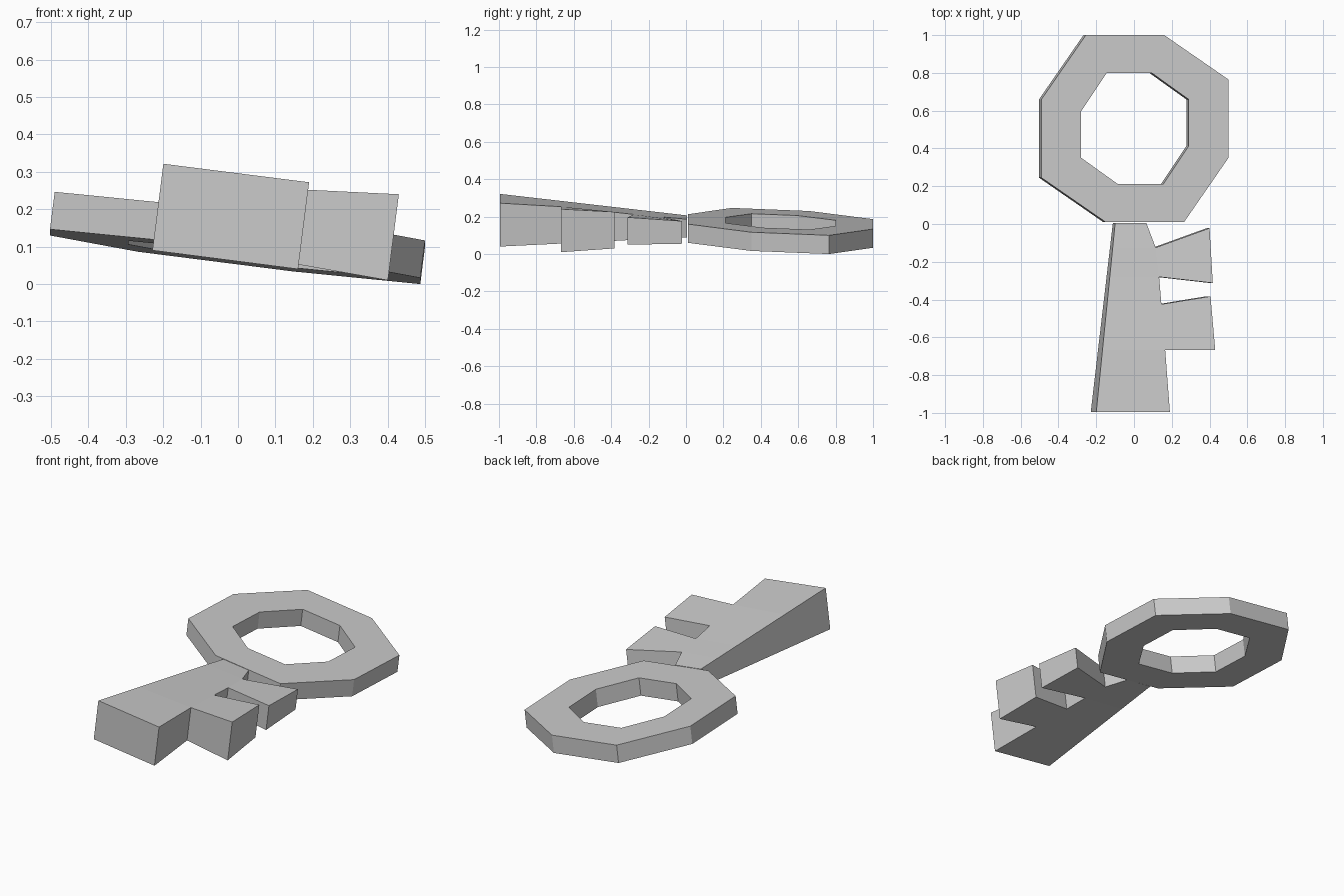
import bpy
import bmesh
from mathutils import Vector

cube = bpy.data.objects.get("Cube")
if cube:
    bpy.data.objects.remove(cube)

grey = bpy.data.materials.new("plain grey")
grey.use_nodes = True
colour = (0.6, 0.6, 0.6, 1)
grey.diffuse_color = colour
grey.node_tree.nodes["Principled BSDF"].inputs["Base Color"].default_value = colour

LEAN = 0.127  # the whole key rolls down towards +x


def column(bm, x, y, top, bottom):
    """One corner: a top and a bottom vertex, set along the leaning thickness."""
    return (bm.verts.new((x, y, top)),
            bm.verts.new((x - LEAN * (top - bottom), y, bottom)))


def caps(bm, cols):
    bm.faces.new([c[0] for c in cols])
    bm.faces.new([c[1] for c in reversed(cols)])


def wall(bm, a, b):
    bm.faces.new((a[0], a[1], b[1], b[0]))


def finish(bm, name):
    bmesh.ops.recalc_face_normals(bm, faces=bm.faces)
    mesh = bpy.data.meshes.new(name)
    bm.to_mesh(mesh)
    bm.free()
    mesh.materials.append(grey)
    obj = bpy.data.objects.new(name, mesh)
    bpy.context.collection.objects.link(obj)
    return obj


# Bow: eight-sided ring, two corners turned through four quarters
bm = bmesh.new()
corners = []
a, b = Vector((-0.26, 0.495)), Vector((0.155, 0.495))
for quarter in range(4):
    corners += [a, b]
    a, b = Vector((a.y, -a.x)), Vector((b.y, -b.x))


def loop(sx, sy):
    cols = []
    for p in corners:
        x, y = 0.005 + p.x * sx, 0.505 + p.y * sy
        top = 0.194 - LEAN * x - 0.04 * y
        cols.append(column(bm, x, y, top, top - 0.1))
    return cols


outer, inner = loop(1, 1), loop(0.575, 0.595)
for i in range(8):
    j = (i + 1) % 8
    wall(bm, outer[i], outer[j])
    wall(bm, inner[i], inner[j])
    caps(bm, (outer[i], outer[j], inner[j], inner[i]))
finish(bm, "key_bow")

# Shaft and teeth: right-hand corners (x, y, top, bottom), bottom end first
bm = bmesh.new()
right_edge = [(0.19, -0.995, 0.272, 0.04), (0.165, -0.667, 0.253, 0.056),
              (0.145, -0.425, 0.228, 0.068), (0.133, -0.28, 0.212, 0.076),
              (0.115, -0.125, 0.198, 0.084), (0.065, 0.006, 0.186, 0.088)]
tooth_tips = {1: ((0.43, -0.667, 0.24, 0.01), (0.405, -0.383, 0.225, 0.03)),
              3: ((0.417, -0.312, 0.196, 0.05), (0.4, -0.022, 0.176, 0.055))}
right, left = [], []
for x, y, top, bottom in right_edge:
    right.append(column(bm, x, y, top, bottom))
    left.append(column(bm, -0.1 + 0.1 * y, y, 0.207 - 0.115 * y, 0.108 + 0.018 * y))
for i in range(len(right) - 1):
    caps(bm, (left[i], right[i], right[i + 1], left[i + 1]))
    wall(bm, left[i], left[i + 1])
    if i in tooth_tips:
        tips = [column(bm, *tip) for tip in tooth_tips[i]]
        caps(bm, (right[i], tips[0], tips[1], right[i + 1]))
        wall(bm, right[i], tips[0])
        wall(bm, tips[0], tips[1])
        wall(bm, tips[1], right[i + 1])
    else:
        wall(bm, right[i], right[i + 1])
wall(bm, left[0], right[0])
wall(bm, left[-1], right[-1])
finish(bm, "key_shaft_and_teeth")
